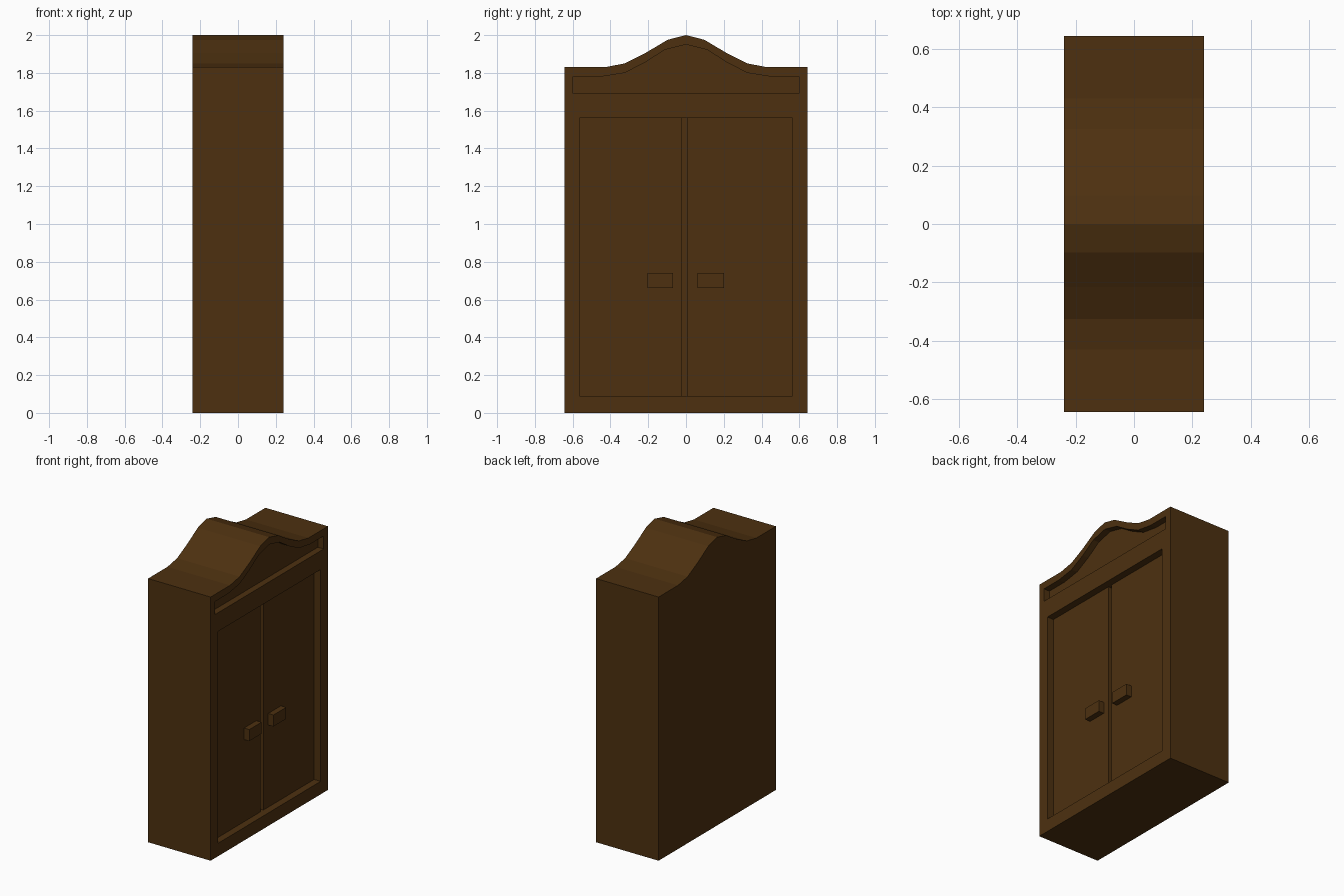
import bpy
import bmesh

cube = bpy.data.objects.get("Cube")
if cube:
    bpy.data.objects.remove(cube, do_unlink=True)

wood = bpy.data.materials.new("dark_brown_wood")
wood.use_nodes = True
colour = (0.074, 0.030, 0.005, 1)
wood.diffuse_color = colour
wood.node_tree.nodes["Principled BSDF"].inputs["Base Color"].default_value = colour


def prism(name, outline, x0, x1):
    """Extrude a (y, z) outline along x."""
    bm = bmesh.new()
    face = bm.faces.new([bm.verts.new((x0, y, z)) for y, z in outline])
    ext = bmesh.ops.extrude_face_region(bm, geom=[face])["geom"]
    verts = [v for v in ext if isinstance(v, bmesh.types.BMVert)]
    bmesh.ops.translate(bm, vec=(x1 - x0, 0, 0), verts=verts)
    bmesh.ops.recalc_face_normals(bm, faces=bm.faces)
    mesh = bpy.data.meshes.new(name)
    bm.to_mesh(mesh)
    bm.free()
    mesh.materials.append(wood)
    obj = bpy.data.objects.new(name, mesh)
    bpy.context.collection.objects.link(obj)
    return obj


def box(name, x0, x1, y0, y1, z0, z1):
    return prism(name, [(y0, z0), (y1, z0), (y1, z1), (y0, z1)], x0, x1)


def arched(half, base, curve):
    """Symmetric outline: flat base, straight sides, crown curve from outside to centre."""
    right = [(half, base), (half, curve[0][1])] + curve
    left = [(-y, z) for y, z in reversed(right) if y > 0]
    return right + left


def cut(target, cutter):
    cutter.hide_render = True
    mod = target.modifiers.new("recess", "BOOLEAN")
    mod.object = cutter
    mod.operation = "DIFFERENCE"
    mod.solver = "EXACT"
    bpy.context.view_layer.objects.active = target
    bpy.ops.object.modifier_apply(modifier=mod.name)
    bpy.data.objects.remove(cutter, do_unlink=True)


FRONT, DOOR = 0.24, 0.19

# Cabinet body with a curved crown
crown = [(0.43, 1.83), (0.325, 1.85), (0.215, 1.905), (0.098, 1.975), (0, 2.0)]
body = prism("cabinet_body", arched(0.643, 0, crown), -FRONT, FRONT)

# Recesses for the doors and the crown panel
cut(body, box("door_recess", DOOR - 0.03, 0.3, -0.563, 0.563, 0.09, 1.56))
inner = [(0.45, 1.78), (0.325, 1.80), (0.217, 1.855), (0.113, 1.922), (0, 1.95)]
cut(body, prism("crown_recess", arched(0.597, 1.69, inner), 0.195, 0.3))

# Two doors with a narrow groove between them, each with a block handle
for side, y0, y1, h0, h1 in (("right", -0.563, -0.024, -0.205, -0.07),
                             ("left", 0.008, 0.563, 0.06, 0.2)):
    box(side + "_door", DOOR - 0.03, DOOR, y0, y1, 0.09, 1.56)
    box(side + "_handle", DOOR - 0.01, DOOR + 0.04, h0, h1, 0.66, 0.74)
